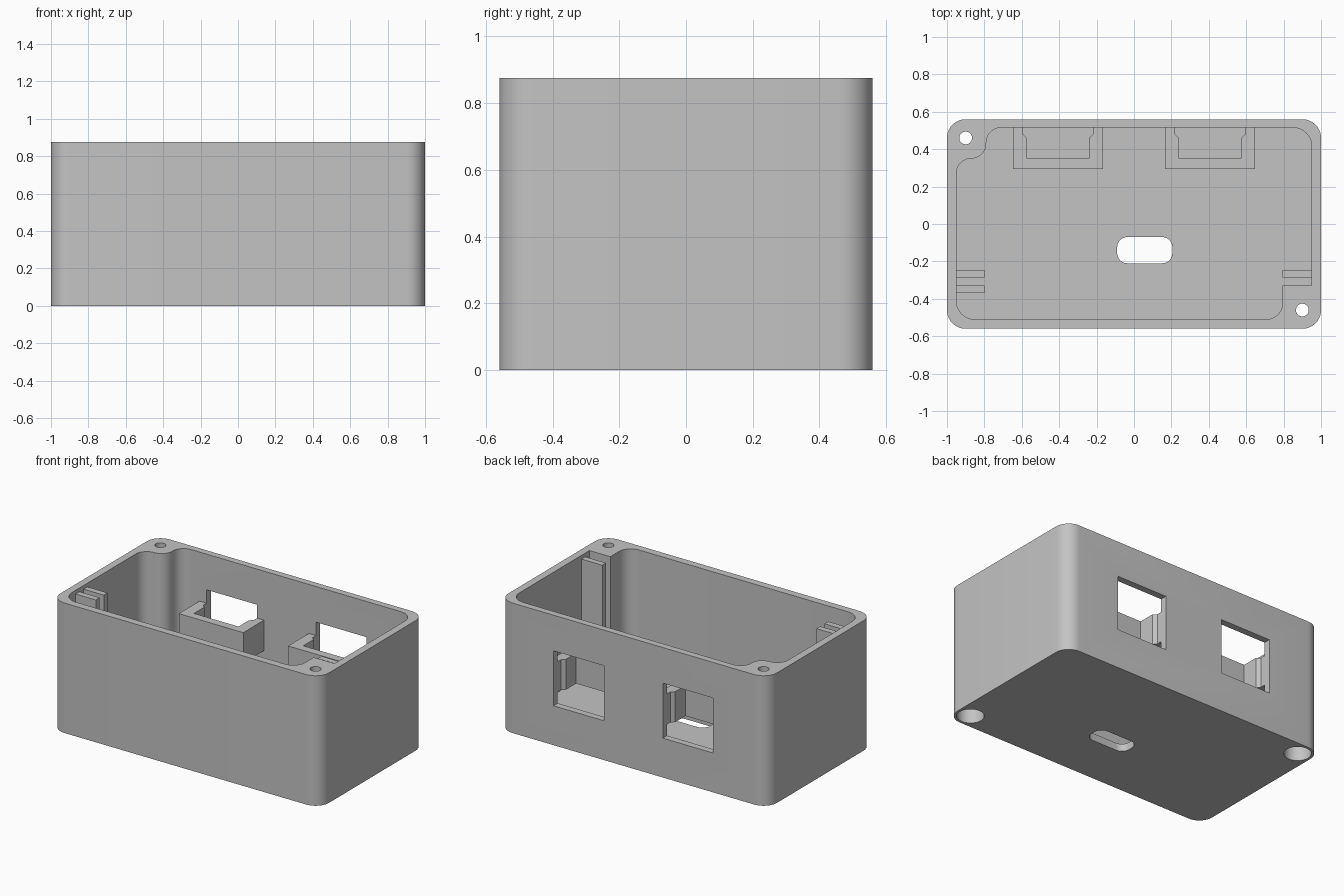
import bpy, bmesh, math
from mathutils import Vector

cube = bpy.data.objects.get("Cube")
if cube:
    bpy.data.objects.remove(cube, do_unlink=True)

grey = bpy.data.materials.new("matte grey plastic")
grey.use_nodes = True
colour = (0.55, 0.55, 0.55, 1)
grey.diffuse_color = colour
grey.node_tree.nodes["Principled BSDF"].inputs["Base Color"].default_value = colour


def rounded(corners, steps=10):
    """Turn (x, y, radius) right-angle corners into an outline with arcs."""
    out = []
    for i, (x, y, r) in enumerate(corners):
        p = Vector((x, y))
        if r == 0:
            out.append(p)
            continue
        a = (Vector(corners[i - 1][:2]) - p).normalized() * r
        b = (Vector(corners[(i + 1) % len(corners)][:2]) - p).normalized() * r
        for k in range(steps + 1):
            t = math.pi / 2 * k / steps
            out.append(p + a + b - b * math.cos(t) - a * math.sin(t))
    return out


def prism(name, outline, z0, z1):
    """Extrude a closed outline upward from z0 to z1."""
    bm = bmesh.new()
    face = bm.faces.new([bm.verts.new((p[0], p[1], z0)) for p in outline])
    new = bmesh.ops.extrude_face_region(bm, geom=[face])["geom"]
    bmesh.ops.translate(bm, vec=(0, 0, z1 - z0),
                        verts=[v for v in new if isinstance(v, bmesh.types.BMVert)])
    bmesh.ops.recalc_face_normals(bm, faces=bm.faces)
    mesh = bpy.data.meshes.new(name)
    bm.to_mesh(mesh)
    bm.free()
    mesh.materials.append(grey)
    obj = bpy.data.objects.new(name, mesh)
    bpy.context.collection.objects.link(obj)
    return obj


def rect(x0, x1, y0, y1, r=0):
    return rounded([(x0, y0, r), (x1, y0, r), (x1, y1, r), (x0, y1, r)])


def circle(x, y, r, n=32):
    return [(x + r * math.cos(math.tau * i / n), y + r * math.sin(math.tau * i / n))
            for i in range(n)]


def cut(target, cutter):
    """Subtract the cutter from the target and discard it."""
    cutter.hide_render = True
    mod = target.modifiers.new("cut", "BOOLEAN")
    mod.operation = "DIFFERENCE"
    mod.solver = "EXACT"
    mod.object = cutter
    bpy.context.view_layer.objects.active = target
    bpy.ops.object.modifier_apply(modifier=mod.name)
    bpy.data.objects.remove(cutter, do_unlink=True)


HEIGHT, FLOOR = 0.875, 0.05

# Outer shell
body = prism("enclosure_body", rect(-1, 1, -0.56, 0.56, 0.1), 0, HEIGHT)

# Cavity, leaving two solid corner posts
cavity = rounded([(0.795, -0.51, 0.09), (0.795, -0.33, 0), (0.95, -0.33, 0),
                  (0.95, 0.515, 0.1), (-0.79, 0.515, 0.08), (-0.79, 0.35, 0.08),
                  (-0.95, 0.35, 0.08), (-0.95, -0.51, 0.1)])
cut(body, prism("cavity_cutter", cavity, FLOOR, 1))

# Screw holes with wide bores from below
for side in (-1, 1):
    x, y = 0.9 * side, -0.46 * side
    cut(body, prism("screw_cutter", circle(x, y, 0.034), -0.1, 1))
    cut(body, prism("bore_cutter", circle(x, y, 0.083), -0.1, 0.72))

# Cable slot in the floor
cut(body, prism("slot_cutter", rect(-0.09, 0.205, -0.21, -0.07, 0.055), -0.1, 0.2))

# Back windows, each with a hanging U-shaped socket bracket inside
for name, cx in (("right", -0.407), ("left", 0.407)):
    cut(body, prism("window_cutter", rect(cx - 0.188, cx + 0.188, 0.4, 0.7), 0.265, 0.635))
    half = [(0.24, 0.53), (0.24, 0.295)]
    inner = [(0.166, 0.35), (0.166, 0.46), (0.188, 0.48), (0.188, 0.53)]
    outline = ([(cx - x, y) for x, y in half] + [(cx + x, y) for x, y in reversed(half)]
               + [(cx + x, y) for x, y in reversed(inner)] + [(cx - x, y) for x, y in inner])
    prism(name + "_socket_bracket", outline, 0.34, 0.545)

# Vertical board guide ribs
RIB_TOP = 0.85
prism("right_back_guide_rib", rect(-0.96, -0.8, -0.285, -0.245), FLOOR - 0.01, RIB_TOP)
prism("right_front_guide_rib", rect(-0.96, -0.8, -0.37, -0.33), FLOOR - 0.01, RIB_TOP)
prism("left_back_guide_rib", rect(0.795, 0.96, -0.285, -0.245), FLOOR - 0.01, RIB_TOP)

# Smooth the rounded corners, keep edges sharp
bpy.ops.object.select_all(action="DESELECT")
body.select_set(True)
bpy.context.view_layer.objects.active = body
bpy.ops.object.shade_smooth_by_angle(angle=math.radians(30))
